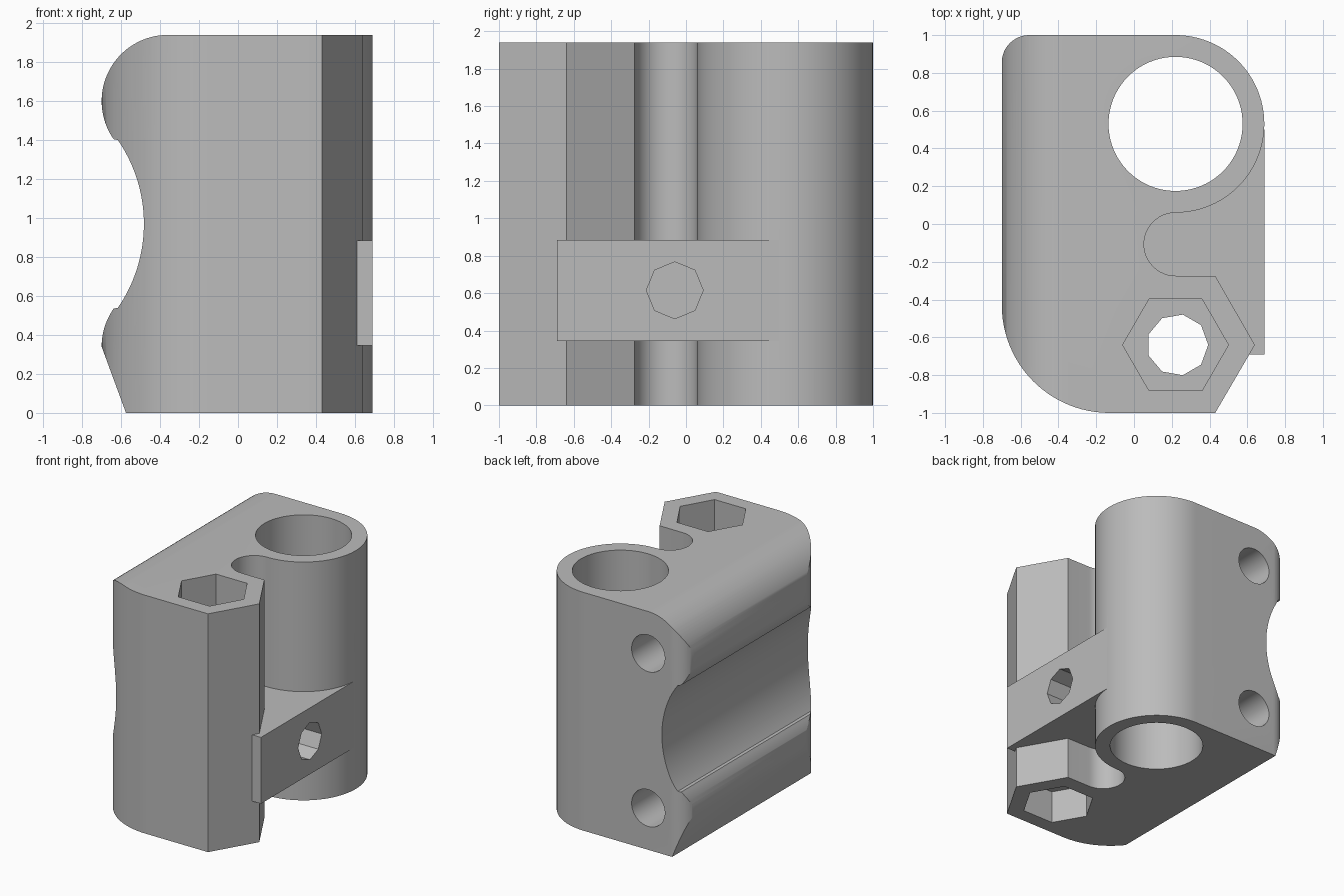
import bpy, bmesh
from math import cos, sin, radians
from mathutils import Vector

default = bpy.data.objects.get("Cube")
if default:
    bpy.data.objects.remove(default, do_unlink=True)

HEIGHT = 1.94

grey = bpy.data.materials.new("plain grey")
grey.use_nodes = True
grey.diffuse_color = (0.5, 0.5, 0.5, 1)
for node in grey.node_tree.nodes:
    if node.type == "BSDF_PRINCIPLED":
        node.inputs["Base Color"].default_value = grey.diffuse_color


def arc(cx, cy, r, start, end, steps=24):
    """Points along an arc, angles in degrees."""
    angles = [radians(start + (end - start) * i / steps) for i in range(steps + 1)]
    return [(cx + r * cos(a), cy + r * sin(a)) for a in angles]


def polygon(cx, cy, r, sides, turn=0):
    return arc(cx, cy, r, turn, turn + 360, sides)[:-1]


def prism(name, outline, axis, low, high):
    """Extrude a 2D outline along the given axis."""
    place = {"x": lambda u, v, w: (w, u, v),
             "y": lambda u, v, w: (u, w, v),
             "z": lambda u, v, w: (u, v, w)}[axis]
    bm = bmesh.new()
    face = bm.faces.new([bm.verts.new(place(u, v, low)) for u, v in outline])
    moved = bmesh.ops.extrude_face_region(bm, geom=[face])["geom"]
    bmesh.ops.translate(bm, verts=[g for g in moved if isinstance(g, bmesh.types.BMVert)],
                        vec=Vector(place(0, 0, high - low)))
    bmesh.ops.recalc_face_normals(bm, faces=bm.faces)
    mesh = bpy.data.meshes.new(name)
    bm.to_mesh(mesh)
    bm.free()
    mesh.materials.append(grey)
    obj = bpy.data.objects.new(name, mesh)
    bpy.context.collection.objects.link(obj)
    return obj


def combine(target, tool, operation):
    """Apply a boolean and remove the tool object."""
    tool.hide_render = True
    mod = target.modifiers.new(operation.lower(), "BOOLEAN")
    mod.operation, mod.object, mod.solver = operation, tool, "EXACT"
    bpy.context.view_layer.objects.active = target
    bpy.ops.object.modifier_apply(modifier=mod.name)
    bpy.data.objects.remove(tool, do_unlink=True)


# Plan outline: bearing sleeve, rounded slot, hexagonal nut column, rounded corners
plan = (arc(0.22, 0.53, 0.47, 90, -90, 48)
        + arc(0.22, -0.107, 0.167, 90, 270)
        + [(0.43, -0.275), (0.64, -0.64), (0.43, -1)]
        + arc(-0.13, -0.43, 0.57, 270, 180)
        + arc(-0.555, 0.855, 0.145, 180, 90, 12))
body = prism("carriage_body", plan, "z", 0, HEIGHT)

# Front outline: rounded rod housings with a concave waist and a sloped foot
waist = 35
outline = ([(1, HEIGHT)]
           + arc(-0.36, 1.6, 0.34, 90, 180 + waist, 32)
           + arc(-1.243, 0.97, 0.76, waist - 0.5, 0.5 - waist, 40)
           + arc(-0.36, 0.34, 0.34, 180 - waist, 180, 12)
           + [(-0.575, 0), (1, 0)])
# Slight overshoot keeps the flat ends clean
outline = [(x, z + 0.1 if z >= HEIGHT else z) if x == 1 else (x, z) for x, z in outline]
outline[0] = (1, HEIGHT)
combine(body, prism("front_envelope", outline, "y", -1.2, 1.2), "INTERSECT")

# Clamp slab bridging the slot
slab = [(0, -0.69), (0.69, -0.69), (0.69, 0.5), (0, 0.5)]
combine(body, prism("clamp_slab", slab, "z", 0.345, 0.885), "UNION")

# Openings: bearing bore, vertical bolt hole, nut pockets, clamp bolt, rod sockets
nut = polygon(0.22, -0.64, 0.28, 6)
openings = [
    ("bearing_bore", polygon(0.22, 0.53, 0.355, 80), "z", -0.1, 2.1),
    ("bolt_hole", polygon(0.23, -0.64, 0.163, 9), "z", -0.1, 2.1),
    ("top_nut_pocket", nut, "z", HEIGHT - 0.3, 2.1),
    ("bottom_nut_pocket", nut, "z", -0.1, 0.27),
    ("clamp_bolt_hole", polygon(-0.06, 0.615, 0.152, 8), "x", -0.1, 0.9),
]
for label, z in (("upper", 1.6), ("lower", 0.34)):
    openings.append((label + "_rod_socket", polygon(-0.36, z, 0.15, 40), "y", -0.7, 1.2))
for opening in openings:
    combine(body, prism(*opening), "DIFFERENCE")

# Smooth curved walls, crisp edges
bpy.ops.object.select_all(action="DESELECT")
body.select_set(True)
bpy.context.view_layer.objects.active = body
bpy.ops.object.shade_smooth_by_angle(angle=radians(25))
